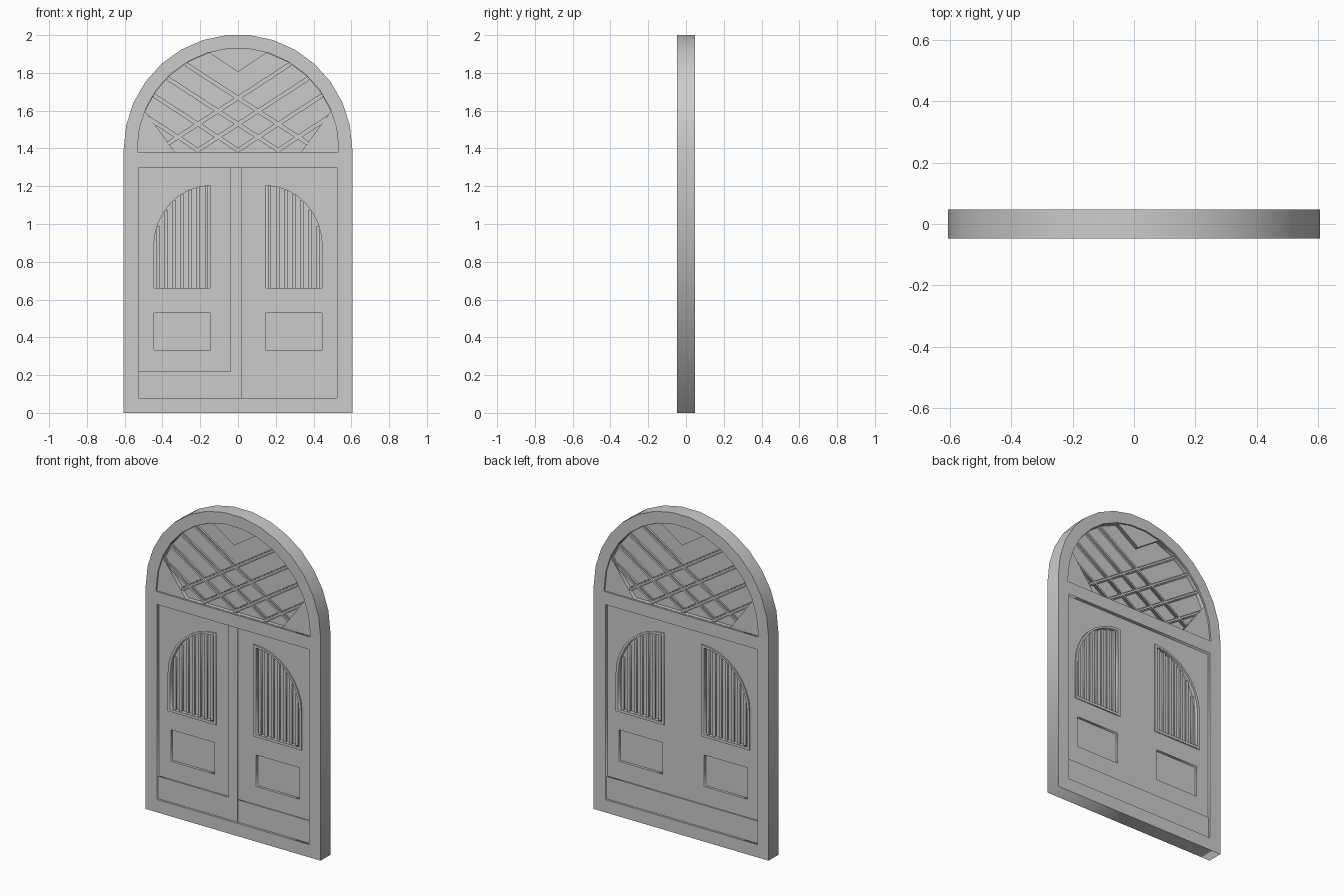
import bpy
from math import cos, sin, pi, sqrt, radians

if "Cube" in bpy.data.objects:
    bpy.data.objects.remove(bpy.data.objects["Cube"])


def plate(name, loops, y0, y1):
    """Flat plate from an outline (plus holes) in x/z, spanning y0..y1."""
    cu = bpy.data.curves.new(name, 'CURVE')
    cu.dimensions = '2D'
    cu.fill_mode = 'BOTH'
    cu.extrude = (y1 - y0) / 2
    for pts in loops:
        sp = cu.splines.new('POLY')
        sp.points.add(len(pts) - 1)
        for p, (x, z) in zip(sp.points, pts):
            p.co = (x, z, 0, 1)
        sp.use_cyclic_u = True
    ob = bpy.data.objects.new(name, cu)
    bpy.context.collection.objects.link(ob)
    ob.location.y = (y0 + y1) / 2
    ob.rotation_euler.x = pi / 2
    bpy.ops.object.select_all(action='DESELECT')
    ob.select_set(True)
    bpy.context.view_layer.objects.active = ob
    bpy.ops.object.convert(target='MESH')
    return bpy.context.object


def rect(x0, x1, z0, z1):
    return [(x0, z0), (x1, z0), (x1, z1), (x0, z1)]


def mirror(pts):
    return [(-x, z) for x, z in reversed(pts)]


CZ = 1.398  # centre height of the big arch


def arch(r, base):
    pts = [(r * cos(radians(12 * i)), CZ + r * sin(radians(12 * i))) for i in range(16)]
    return [(-r, base), (r, base)] + pts


# Arched outer frame
plate("outer_frame", [arch(0.605, 0), rect(-0.528, 0.525, 0.08, 1.30), arch(0.533, 1.38)],
      -0.048, 0.048)

# Fanlight surround, with a notch at the top and cut corners below
R = 0.53
light = [(-0.335, 1.382), (0.335, 1.382)]
light += [(R * cos(radians(a)), CZ + R * sin(radians(a))) for a in (22, 34, 46, 60, 73.5)]
light += [(0, 1.805)]
light += [(-R * cos(radians(a)), CZ + R * sin(radians(a))) for a in (73.5, 60, 46, 34, 22)]
plate("fanlight_surround", [arch(0.537, 1.375), light], -0.038, 0.038)
plate("fanlight_pane", [arch(0.535, 1.375)], -0.014, 0.014)

# Diagonal lattice bars
M = 0.65
for k in range(1, 6):
    c = 1.805 - 0.138 * k
    d = c - CZ
    root = sqrt(M * M * d * d - (1 + M * M) * (d * d - 0.531 ** 2))
    x1 = (-M * d + root) / (1 + M * M)
    x0 = max((-M * d - root) / (1 + M * M), (1.385 - c) / M)
    for w, h in ((0.0135, 0.024), (0.007, 0.031)):
        bar = [(x0, c + M * x0 - w), (x1, c + M * x1 - w),
               (x1, c + M * x1 + w), (x0, c + M * x0 + w)]
        plate("lattice_bar", [bar], -h, h)
        plate("lattice_bar", [mirror(bar)], -h, h)


# Door window outline: quarter arch, inset by o
def window(o):
    a, b = 0.13 + o, 0.463 - o
    return [(a, 0.645 + o), (b, 0.645 + o)] + [
        (a + (b - a) * cos(pi / 16 * i), 0.88 + (0.34 - o) * sin(pi / 16 * i)) for i in range(9)]


# Door leaves with window and panel openings
win, pan = window(0.008), rect(0.145, 0.445, 0.333, 0.53)
plate("door_leaves", [rect(-0.53, 0.527, 0.078, 1.302), win, mirror(win), pan, mirror(pan)],
      -0.027, 0.027)
plate("door_core", [rect(-0.5, 0.5, 0.3, 1.26)], -0.011, 0.011)

# Meeting strip on the front and kick boards on both sides
plate("meeting_strip", [rect(-0.04, 0.02, 0.08, 1.30)], -0.035, -0.02)
plate("left_kick_board", [rect(-0.528, -0.04, 0.08, 0.22)], -0.035, -0.02)
plate("right_kick_board", [rect(0.023, 0.525, 0.08, 0.22)], -0.034, -0.02)
plate("back_kick_board", [rect(-0.528, 0.525, 0.08, 0.22)], 0.02, 0.035)

# Window trims and vertical slats
for flip in (lambda p: p, mirror):
    plate("window_trim", [flip(window(0)), flip(window(0.017))], -0.034, 0.034)
    for i in range(7):
        x = 0.167 + 0.0425 * i
        top = 0.88 + 0.325 * sqrt(max(0, 1 - ((x + 0.009 - 0.145) / 0.303) ** 2))
        plate("window_slat", [flip(rect(x - 0.009, x + 0.009, 0.66, top))], -0.022, 0.022)
